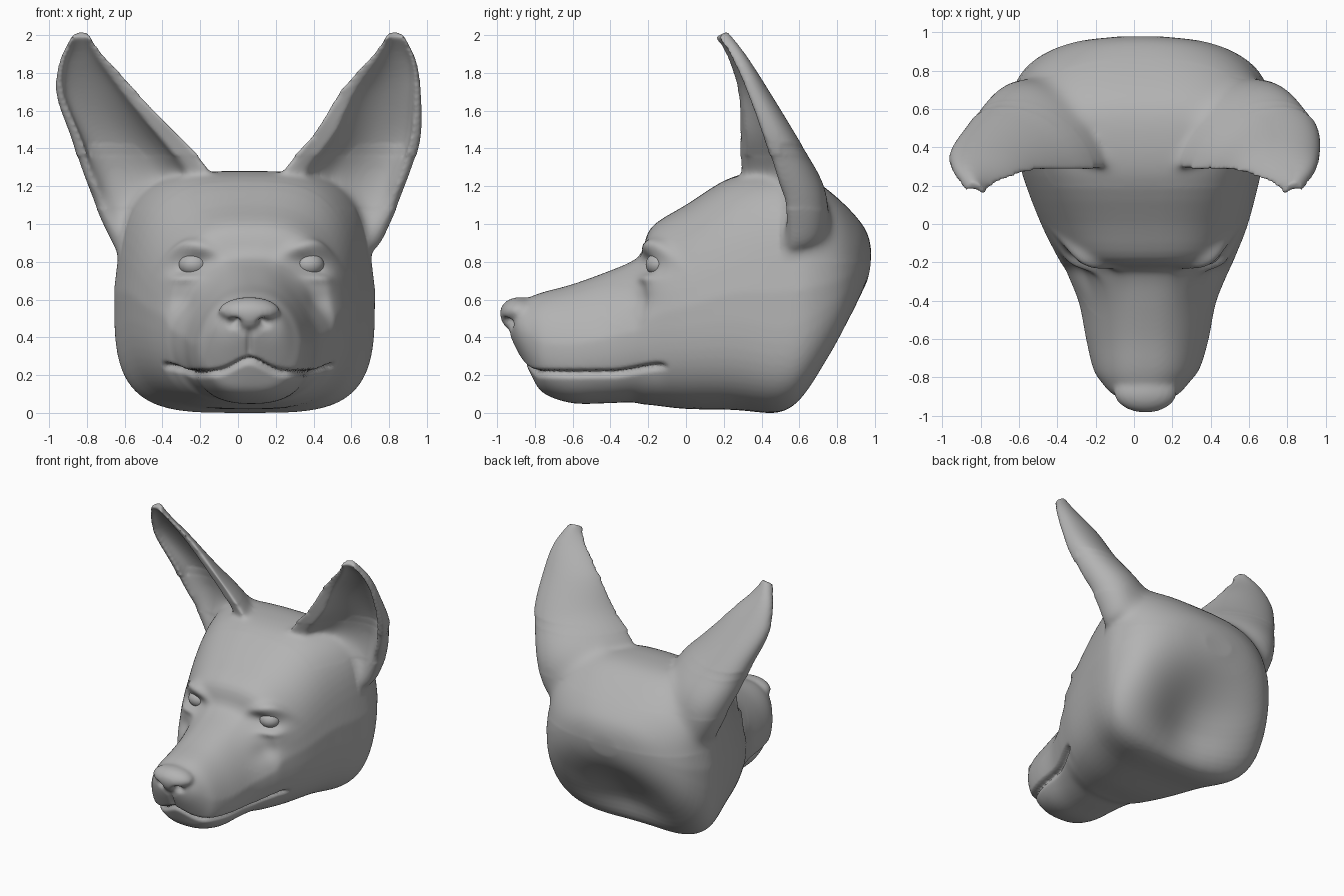
import bpy, bmesh, math
from math import exp
from mathutils import Vector
from mathutils.bvhtree import BVHTree

if "Cube" in bpy.data.objects:
    bpy.data.objects.remove(bpy.data.objects["Cube"])

grey = bpy.data.materials.new("plain_grey")
grey.diffuse_color = (0.45, 0.45, 0.45, 1)
grey.use_nodes = True
grey.node_tree.nodes["Principled BSDF"].inputs["Base Color"].default_value = grey.diffuse_color


def catmull(rows, steps):
    """Smoothly interpolate rows of numbers."""
    out = []
    for i in range(len(rows) - 1):
        a, b, c, d = rows[max(i - 1, 0)], rows[i], rows[i + 1], rows[min(i + 2, len(rows) - 1)]
        for k in range(steps):
            t = k / steps
            out.append([0.5 * (2 * q + (r - p) * t + (2 * p - 5 * q + 4 * r - s) * t * t
                               + (3 * q - p - 3 * r + s) * t ** 3) for p, q, r, s in zip(a, b, c, d)])
    out.append(list(rows[-1]))
    return out


def loft(bm, rings):
    """Skin closed rings and cap the ends."""
    part = bmesh.new()
    vs = [[part.verts.new(p) for p in ring] for ring in rings]
    n = len(rings[0])
    for a, b in zip(vs, vs[1:]):
        for i in range(n):
            part.faces.new((a[i], a[(i + 1) % n], b[(i + 1) % n], b[i]))
    part.faces.new(vs[0][::-1])
    part.faces.new(vs[-1])
    bmesh.ops.recalc_face_normals(part, faces=part.faces)
    me = bpy.data.meshes.new("tmp")
    part.to_mesh(me)
    part.free()
    bm.from_mesh(me)
    bpy.data.meshes.remove(me)


def ball(bm, centre, size):
    r = bmesh.ops.create_uvsphere(bm, u_segments=40, v_segments=24, radius=1)
    for v in r["verts"]:
        v.co = Vector(centre) + Vector(v.co[i] * size[i] for i in range(3))
    return r["verts"]


def add_object(name, bm):
    me = bpy.data.meshes.new(name)
    bm.to_mesh(me)
    bm.free()
    ob = bpy.data.objects.new(name, me)
    bpy.context.collection.objects.link(ob)
    me.materials.append(grey)
    return ob


def step(a, b, v):
    t = min(1, max(0, (v - a) / (b - a)))
    return t * t * (3 - 2 * t)


def spow(v, e):
    return math.copysign(abs(v) ** e, v)


# skull and muzzle: y, centre x, half width, bottom, top, squareness, top taper
sections = [
    (-.93, .06, .08, .40, .54, 2.0, 0), (-.89, .06, .17, .32, .585, 2.2, .1),
    (-.82, .06, .235, .19, .615, 2.4, .15), (-.75, .065, .28, .10, .64, 2.5, .2),
    (-.60, .07, .32, .05, .68, 2.5, .25), (-.42, .07, .355, .05, .745, 2.5, .3),
    (-.29, .07, .405, .055, .80, 2.5, .3), (-.235, .07, .43, .045, .85, 2.5, .24),
    (-.18, .065, .46, .04, .985, 2.8, .14), (0, .055, .54, .02, 1.10, 2.9, .13),
    (.25, .04, .62, .015, 1.25, 3.3, .13), (.50, .035, .68, 0, 1.28, 3.9, .1),
    (.65, .035, .685, .07, 1.25, 3.7, .1), (.80, .035, .615, .25, 1.14, 3.2, .08),
    (.90, .035, .49, .43, 1.04, 2.7, .08), (.96, .035, .32, .58, .96, 2.3, 0),
    (.988, .035, .12, .7, .87, 2.0, 0)]
bm = bmesh.new()
rings = []
for y, cx, hw, zb, zt, n, tp in catmull(sections, 4):
    ring = []
    for i in range(64):
        a = 2 * math.pi * i / 64
        sx, sz = spow(math.cos(a), 2 / n), spow(math.sin(a), 2 / n)
        ring.append((cx + hw * sx * (1 - tp * max(0, sz)), y, (zb + zt) / 2 + (zt - zb) / 2 * sz))
    rings.append(ring)
loft(bm, rings)

# ears: inner edge, back bulge, outer edge, hollow depth
ear = [
    (.08, .34, 1.08, .46, .74, 1.0, .69, .54, .85, .05),
    (.21, .28, 1.31, .55, .72, 1.22, .80, .53, 1.08, .42),
    (.38, .285, 1.5, .70, .585, 1.46, .895, .45, 1.36, .68),
    (.55, .27, 1.72, .80, .435, 1.71, .96, .34, 1.66, .68),
    (.705, .215, 1.89, .86, .32, 1.89, .94, .255, 1.85, .5),
    (.785, .15, 1.99, .83, .22, 2.02, .88, .17, 1.99, .2)]
for side in (-1, 1):
    rings = []
    for r in catmull(ear, 6):
        I, B, O = Vector(r[0:3]), Vector(r[3:6]), Vector(r[6:9])
        M = (I + O) / 2
        arc = [(math.pi * i / 20, 1, 1) for i in range(21)]
        arc += [(math.pi * i / 20, .64 if i < 10 else .8, r[9]) for i in range(20, -1, -1)]
        ring = []
        for a, c, s in arc:
            p = M + (I - M) * math.cos(a) * c + (B - M) * math.sin(a) * s
            ring.append((p.x * side + .045 * (1 - step(1.4, 1.75, p.z)), p.y, p.z))
        rings.append(ring)
    loft(bm, rings)

# nose pad, narrower towards its underside
for v in ball(bm, (.06, -.88, .53), (.165, .105, .082)):
    if v.co.z < .53:
        k = (.53 - v.co.z) / .082
        v.co.x = .06 + (v.co.x - .06) * (1 - .3 * k)
        v.co.z -= .03 * k * max(0, 1 - abs(v.co.x - .06) / .12)

# fuse everything into one skin
raw = add_object("fused_helper", bm)
mod = raw.modifiers.new("fuse", "REMESH")
mod.mode = "VOXEL"
mod.voxel_size = .0125
sm = raw.modifiers.new("soften", "SMOOTH")
sm.factor = .5
sm.iterations = 12
bpy.context.view_layer.update()
mesh = bpy.data.meshes.new_from_object(raw.evaluated_get(bpy.context.evaluated_depsgraph_get()))
bpy.data.objects.remove(raw)
bm = bmesh.new()
bm.from_mesh(mesh)

# blend the ear roots and the skull sides
for lo, hi, front, times in ((.8, 1.42, .5, 60), (1.08, 1.36, .2, 25)):
    zone = [v for v in bm.verts if lo < v.co.z < hi and v.co.y > front]
    for _ in range(times):
        bmesh.ops.smooth_vert(bm, verts=zone, factor=.5, use_axis_x=True, use_axis_y=True, use_axis_z=True)
bm.normal_update()

# find where the eyes sit on the face
tree = BVHTree.FromBMesh(bm)
eyes = []
for side in (-1, 1):
    hit = tree.ray_cast(Vector((.07 + side * .335, -2, .785)), Vector((0, 1, 0)))[0]
    eyes.append((side, hit or Vector((.07 + side * .335, -.15, .785))))

# sculpt mouth, nostrils, eye sockets, brows and the hollow back of the head
moves = []
for v in bm.verts:
    x, y, z = v.co
    dx = x - .06
    d = 0
    if y < -.05:
        zm = .205 + .07 * exp(-(dx / .11) ** 2) + .04 * step(-.4, -.12, y)
        fade = 1 - step(-.17, -.08, y)
        d -= .034 * fade * exp(-((z - zm) / .017) ** 2)
        if z < zm:
            d -= .01 * fade * exp(-((zm - z) / .09) ** 2)
        if y < -.8:
            d -= .02 * exp(-(dx / .014) ** 2 - ((z - .36) / .07) ** 4)
            d -= .04 * exp(-((abs(dx) - .08) / .028) ** 2 - ((z - .475) / .022) ** 2)
    for side, e in eyes:
        q = v.co - e
        if q.length < .35:
            u = q.x * side * .8 + q.y * .6
            d -= .045 * exp(-(u / .1) ** 2 - ((q.z + u * .15) / .048) ** 2)
            d += .034 * exp(-(u / .13) ** 2 - ((q.z - .095 + u * u * 2) / .038) ** 2)
            d += .014 * exp(-(u / .09) ** 2 - ((q.z + .075) / .025) ** 2)
            d -= .022 * exp(-(u / .11) ** 2 - ((q.z + .19) / .07) ** 2)
    m = v.normal * d
    if y > .3:
        m.y -= .17 * step(.35, .8, y) * exp(-((x - .035) / .37) ** 2 - ((z - .28) / .31) ** 2)
    moves.append(m)
for v, m in zip(bm.verts, moves):
    v.co += m
low = min(v.co.z for v in bm.verts)
for v in bm.verts:
    v.co.z -= low
for f in bm.faces:
    f.smooth = True
add_object("head", bm)
bpy.data.meshes.remove(mesh)

# eyeballs
for side, e in eyes:
    bm = bmesh.new()
    ball(bm, (e.x - side * .03, e.y + .07, e.z - low), (.08, .075, .065))
    for f in bm.faces:
        f.smooth = True
    add_object("left_eye" if side < 0 else "right_eye", bm)
